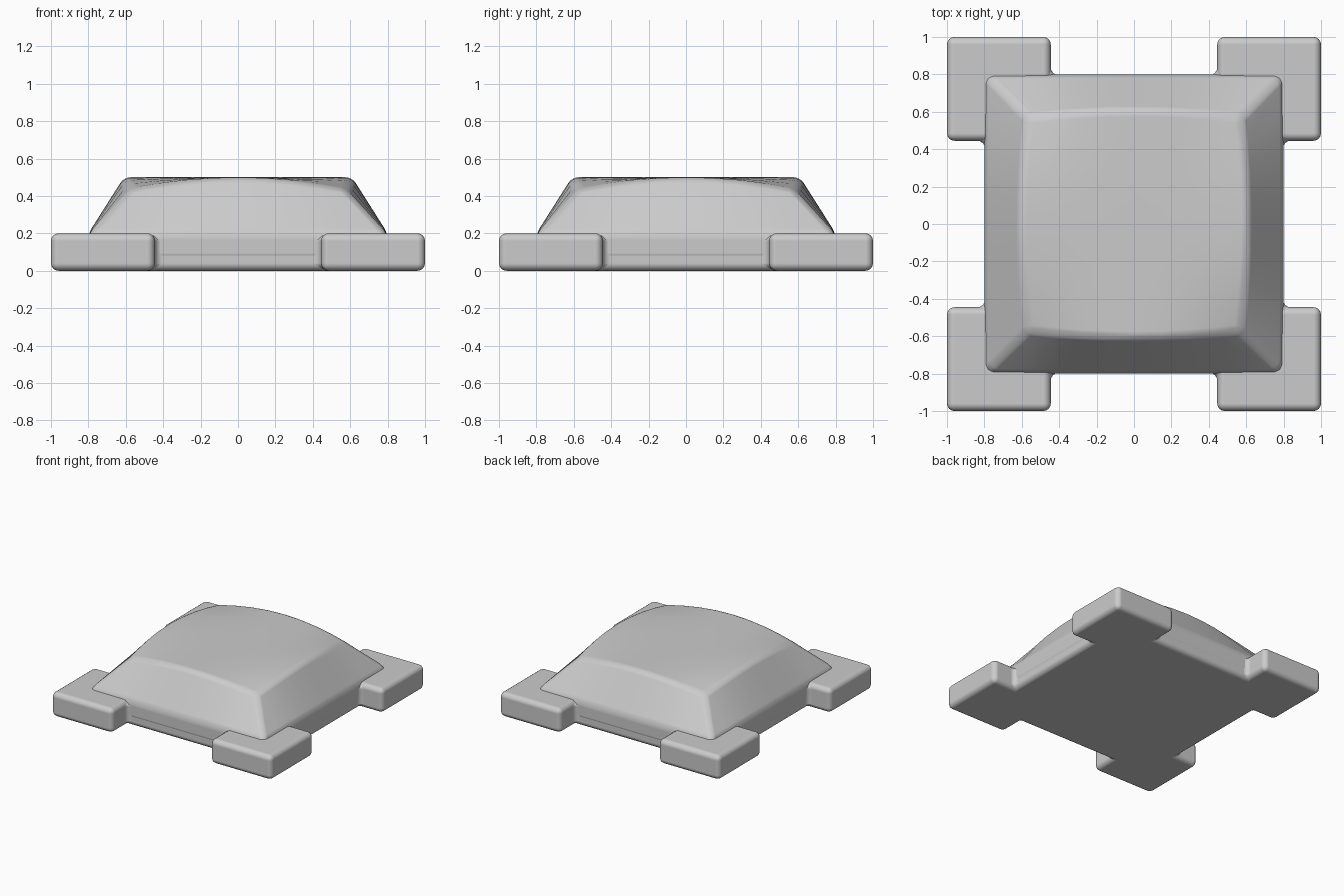
import bpy, bmesh

if "Cube" in bpy.data.objects:
    bpy.data.objects.remove(bpy.data.objects["Cube"])


def finish(name, bm, width, limit):
    """Turn a bmesh into a rounded, smooth-shaded object."""
    bmesh.ops.recalc_face_normals(bm, faces=bm.faces[:])
    me = bpy.data.meshes.new(name)
    bm.to_mesh(me)
    bm.free()
    ob = bpy.data.objects.new(name, me)
    bpy.context.collection.objects.link(ob)
    for p in me.polygons:
        p.use_smooth = True
    b = ob.modifiers.new("Rounding", 'BEVEL')
    b.width = width
    b.segments = 4
    b.limit_method = 'ANGLE'
    b.angle_limit = limit
    b.harden_normals = True
    return ob


# Base plate with four corner pads, as one extruded outline
corner = [(0.445, 0.797), (0.445, 1), (1, 1), (1, 0.445), (0.797, 0.445)]
outline = []
for turn in range(4):
    for x, y in corner:
        for _ in range(turn):
            x, y = y, -x
        outline.append((x, y))
bm = bmesh.new()
face = bm.faces.new([bm.verts.new((x, y, 0)) for x, y in outline])
ext = bmesh.ops.extrude_face_region(bm, geom=[face])
bmesh.ops.translate(bm, vec=(0, 0, 0.2),
                    verts=[v for v in ext["geom"] if isinstance(v, bmesh.types.BMVert)])
finish("base_plate", bm, 0.04, 0.5)

# Domed top: grid that droops at its corners, with sloping sides and a skirt
N = 8
bm = bmesh.new()
top = {}
for i in range(N + 1):
    for j in range(N + 1):
        u, v = 2 * i / N - 1, 2 * j / N - 1
        top[i, j] = bm.verts.new((u * (0.61 - 0.04 * v * v),
                                  v * (0.61 - 0.04 * u * u),
                                  0.5 - 0.065 * (u * v) ** 2))
for i in range(N):
    for j in range(N):
        bm.faces.new((top[i, j], top[i + 1, j], top[i + 1, j + 1], top[i, j + 1]))
ring = ([(i, 0) for i in range(N)] + [(N, j) for j in range(N)] +
        [(N - i, N) for i in range(N)] + [(0, N - j) for j in range(N)])
upper = [top[k] for k in ring]
for z in (0.2, 0.06):
    lower = [bm.verts.new(((2 * i / N - 1) * 0.8, (2 * j / N - 1) * 0.8, z)) for i, j in ring]
    for k in range(len(ring)):
        n = (k + 1) % len(ring)
        bm.faces.new((upper[k], upper[n], lower[n], lower[k]))
    upper = lower
bm.faces.new(upper)
finish("domed_top", bm, 0.035, 0.42)
